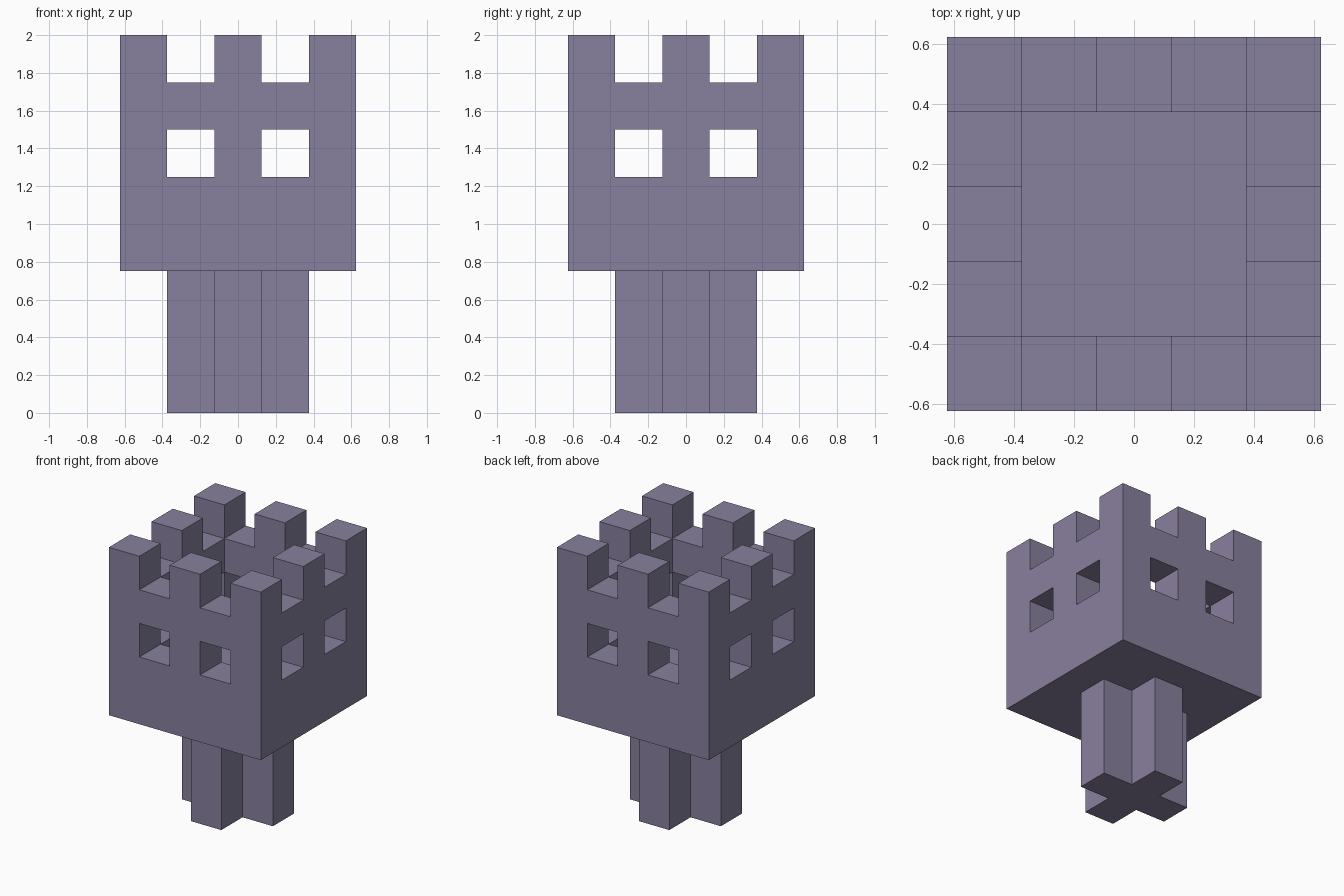
import bpy, bmesh

cube = bpy.data.objects.get("Cube")
if cube:
    bpy.data.objects.remove(cube, do_unlink=True)

U = 0.25          # block size
N = 5             # tower width in blocks
BASE_Z = 0.75     # underside of the tower

stone = bpy.data.materials.new("mauve_stone")
stone.use_nodes = True
COLOUR = (0.246, 0.216, 0.342, 1.0)
stone.diffuse_color = COLOUR
bsdf = stone.node_tree.nodes["Principled BSDF"]
bsdf.inputs["Base Color"].default_value = COLOUR
bsdf.inputs["Roughness"].default_value = 0.9


def finish(bm, name):
    """Turn a bmesh into a flat-shaded stone object."""
    bmesh.ops.recalc_face_normals(bm, faces=bm.faces)
    mesh = bpy.data.meshes.new(name)
    bm.to_mesh(mesh)
    bm.free()
    mesh.materials.append(stone)
    obj = bpy.data.objects.new(name, mesh)
    bpy.context.collection.objects.link(obj)
    return obj


def build_blocks(name, cells, z0):
    """Skin a set of grid cells, keeping only the exposed faces."""
    bm = bmesh.new()
    verts = {}

    def vert(p):
        if p not in verts:
            verts[p] = bm.verts.new(((p[0] - N / 2) * U, (p[1] - N / 2) * U, z0 + p[2] * U))
        return verts[p]

    for cell in cells:
        for axis in range(3):
            for side in (0, 1):
                neighbour = list(cell)
                neighbour[axis] += 2 * side - 1
                if tuple(neighbour) in cells:
                    continue
                u, v = (axis + 1) % 3, (axis + 2) % 3
                corners = []
                for du, dv in ((0, 0), (1, 0), (1, 1), (0, 1)):
                    p = list(cell)
                    p[axis] += side
                    p[u] += du
                    p[v] += dv
                    corners.append(vert(tuple(p)))
                bm.faces.new(corners if side else corners[::-1])
    return finish(bm, name)


# Tower: floor slab, hollow wall, a row of windows and a crenellated top
def tower_filled(i, j, k):
    if k == 0:
        return True
    on_wall = i in (0, N - 1) or j in (0, N - 1)
    opening = i in (1, 3) or j in (1, 3)
    return on_wall and not (k in (2, 4) and opening)


tower = {(i, j, k) for i in range(N) for j in range(N) for k in range(5)
         if tower_filled(i, j, k)}
build_blocks("tower_wall", tower, BASE_Z)

# Stem: a plus-shaped profile extruded up to the tower
a, b = U / 2, 1.5 * U
quarter = [(b, -a), (b, a), (a, a)]
outline = []
for _ in range(4):
    outline += quarter
    quarter = [(-y, x) for x, y in quarter]
bm = bmesh.new()
bottom = bm.faces.new([bm.verts.new((x, y, 0)) for x, y in outline])
top = bmesh.ops.extrude_face_region(bm, geom=[bottom], use_keep_orig=True)["geom"]
bmesh.ops.translate(bm, vec=(0, 0, BASE_Z),
                    verts=[v for v in top if isinstance(v, bmesh.types.BMVert)])
finish(bm, "stem")
